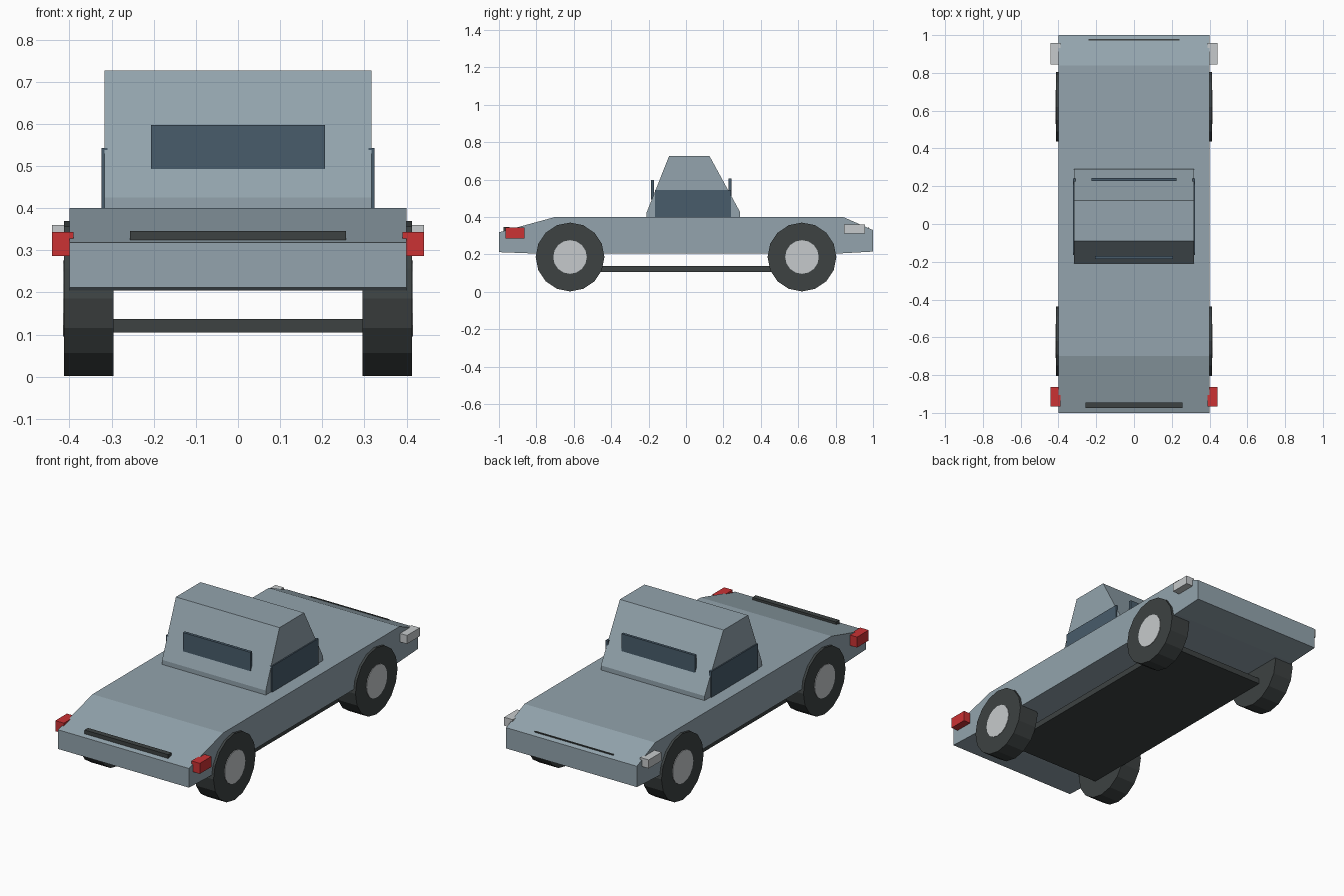
import bpy
import bmesh
import math
from mathutils import Matrix

old = bpy.data.objects.get("Cube")
if old:
    bpy.data.objects.remove(old, do_unlink=True)


def material(name, hex_code):
    # convert an sRGB hex colour to linear values
    srgb = [int(hex_code[i:i + 2], 16) / 255 for i in (0, 2, 4)]
    col = [((c + 0.055) / 1.055) ** 2.4 for c in srgb] + [1.0]
    m = bpy.data.materials.new(name)
    m.use_nodes = True
    m.diffuse_color = col
    m.node_tree.nodes["Principled BSDF"].inputs["Base Color"].default_value = col
    return m


paint = material("blue_grey_paint", "93A4AD")
glass = material("dark_blue_glass", "485C6B")
rubber = material("charcoal", "3D4242")
red = material("red_lamp", "CB3234")
silver = material("light_grey", "C6CACC")


def finish(name, bm, mat):
    bmesh.ops.recalc_face_normals(bm, faces=bm.faces)
    mesh = bpy.data.meshes.new(name)
    bm.to_mesh(mesh)
    bm.free()
    mesh.materials.append(mat)
    ob = bpy.data.objects.new(name, mesh)
    bpy.context.collection.objects.link(ob)
    return ob


def box(name, xs, ys, zs, mat):
    bm = bmesh.new()
    bmesh.ops.create_cube(bm, size=1)
    for v in bm.verts:
        v.co = [r[0] if c < 0 else r[1] for c, r in zip(v.co, (xs, ys, zs))]
    return finish(name, bm, mat)


def extrude_profile(name, profile, half_width, mat):
    # side profile (y, z) extruded across the width
    bm = bmesh.new()
    face = bm.faces.new([bm.verts.new((-half_width, y, z)) for y, z in profile])
    new = bmesh.ops.extrude_face_region(bm, geom=[face])["geom"]
    for v in new:
        if isinstance(v, bmesh.types.BMVert):
            v.co.x = half_width
    return finish(name, bm, mat)


def disc(name, x0, x1, y, z, radius, sides, mat):
    # cylinder lying along x
    bm = bmesh.new()
    bmesh.ops.create_cone(bm, cap_ends=True, segments=sides, radius1=radius,
                          radius2=radius, depth=abs(x1 - x0))
    bm.transform(Matrix.Translation(((x0 + x1) / 2, y, z))
                 @ Matrix.Rotation(math.pi / 2, 4, "Y"))
    return finish(name, bm, mat)


# Wedge-ended body and tapered cabin
extrude_profile("body", [(-1, 0.212), (-1, 0.318), (-0.7, 0.4), (0.84, 0.4),
                         (1, 0.33), (1, 0.215), (0.82, 0.205), (-0.82, 0.205)],
                0.4, paint)
extrude_profile("cabin", [(-0.21, 0.39), (-0.21, 0.425), (-0.09, 0.727),
                          (0.125, 0.727), (0.29, 0.425), (0.29, 0.39)],
                0.317, paint)

# Windows
box("windscreen", (-0.206, 0.206), (-0.186, -0.17), (0.493, 0.597), glass)
box("rear_window", (-0.225, 0.225), (0.228, 0.243), (0.5, 0.607), glass)

# Underside plate and end vents
box("floor_plate", (-0.3, 0.3), (-0.67, 0.67), (0.105, 0.137), rubber)
box("front_vent", (-0.256, 0.256), (-0.975, -0.945), (0.315, 0.346), rubber)
box("rear_vent", (-0.24, 0.24), (0.972, 0.979), (0.32, 0.345), rubber)

# Parts repeated on both sides
for side, s in (("left", 1), ("right", -1)):
    def span(a, b):
        return sorted((a * s, b * s))
    box(side + "_side_window", span(0.31, 0.324), (-0.165, 0.24), (0.39, 0.543), glass)
    box(side + "_front_lamp", span(0.39, 0.442), (-0.965, -0.863), (0.286, 0.344), red)
    box(side + "_rear_lamp", span(0.39, 0.442), (0.845, 0.957), (0.313, 0.36), silver)
    for end, y in (("front", -0.62), ("rear", 0.62)):
        disc(f"{side}_{end}_tyre", 0.296 * s, 0.413 * s, y, 0.186, 0.184, 16, rubber)
        disc(f"{side}_{end}_hub", 0.4 * s, 0.416 * s, y, 0.186, 0.09, 16, silver)
